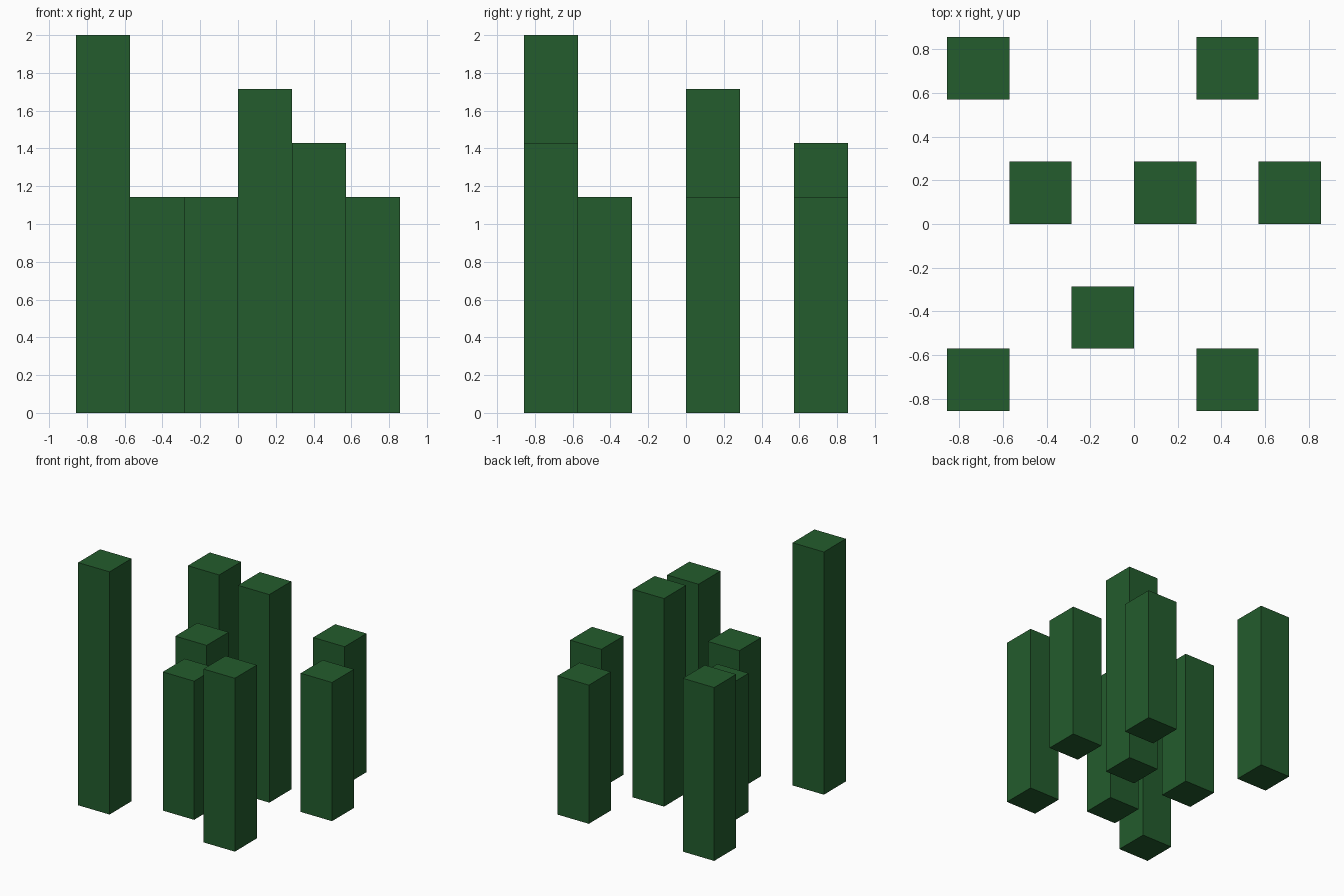
import bpy
import bmesh
from mathutils import Matrix, Vector

if "Cube" in bpy.data.objects:
    bpy.data.objects.remove(bpy.data.objects["Cube"])

U = 2 / 7  # grid cell: every pillar is one cell wide

green = bpy.data.materials.new("dark green")
green.diffuse_color = (0.0168, 0.107, 0.0262, 1)
green.use_nodes = True
green.node_tree.nodes["Principled BSDF"].inputs["Base Color"].default_value = green.diffuse_color


def pillar(name, col, row, height):
    """Square pillar on the ground; col/row count cells from the front left, height in cells."""
    bm = bmesh.new()
    bmesh.ops.create_cube(bm, size=1, matrix=Matrix.Translation((0, 0, 0.5)))
    bmesh.ops.scale(bm, vec=Vector((U, U, height * U)), verts=bm.verts)
    mesh = bpy.data.meshes.new(name)
    bm.to_mesh(mesh)
    bm.free()
    mesh.materials.append(green)
    obj = bpy.data.objects.new(name, mesh)
    obj.location = ((col - 2.5) * U, (row - 2.5) * U, 0)
    bpy.context.collection.objects.link(obj)


# Front row
pillar("front_left_pillar", 0, 0, 7)
pillar("front_right_pillar", 4, 0, 5)
# Inner front pillar
pillar("inner_front_pillar", 2, 1, 4)
# Middle row
pillar("middle_left_pillar", 1, 3, 4)
pillar("middle_centre_pillar", 3, 3, 6)
pillar("middle_right_pillar", 5, 3, 4)
# Back row
pillar("back_left_pillar", 0, 5, 5)
pillar("back_right_pillar", 4, 5, 4)
